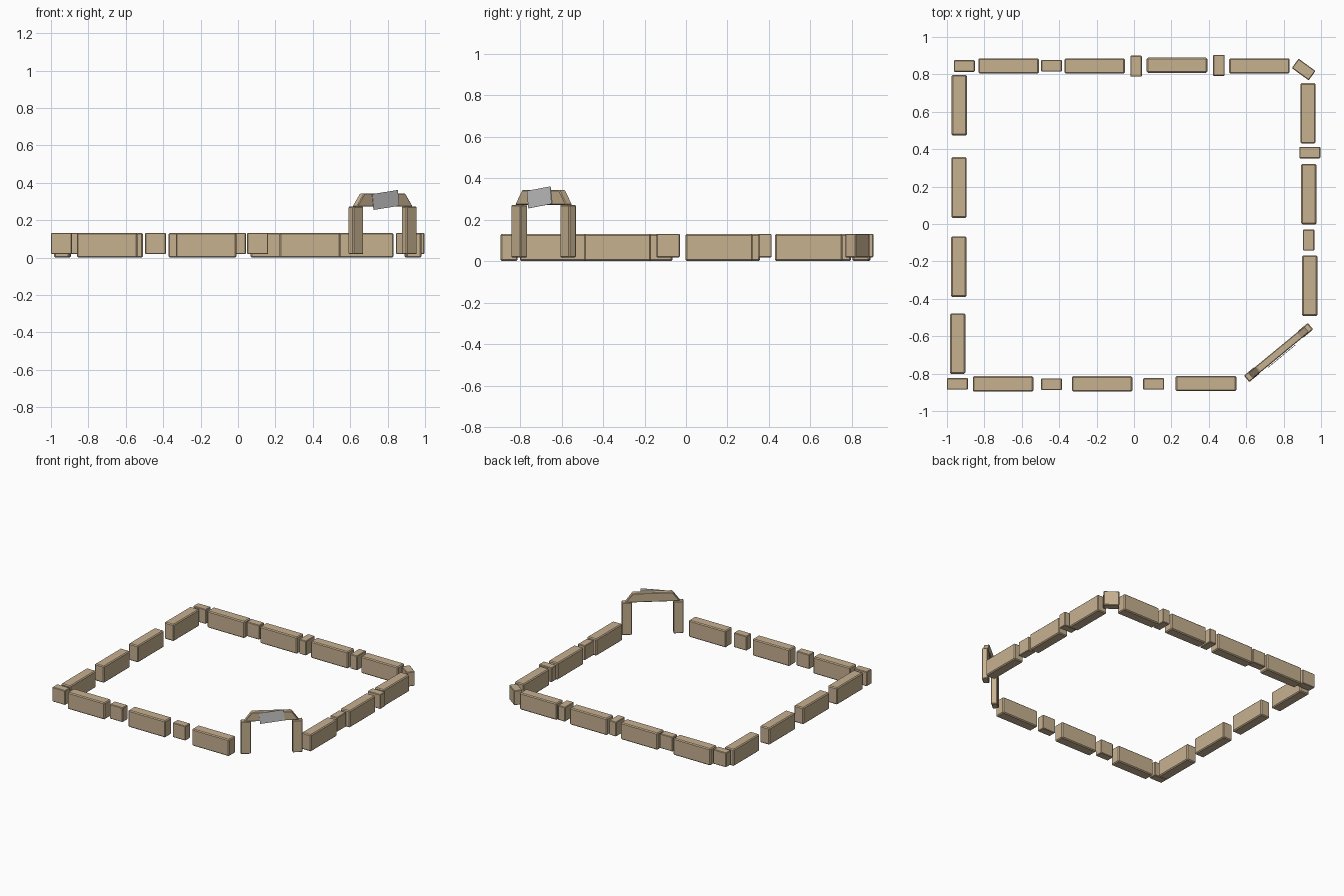
import bpy, bmesh
from math import radians, cos, sin
from mathutils import Matrix

if "Cube" in bpy.data.objects:
    bpy.data.objects.remove(bpy.data.objects["Cube"])


def material(name, rgb):
    m = bpy.data.materials.new(name)
    m.diffuse_color = (*rgb, 1)
    m.use_nodes = True
    m.node_tree.nodes["Principled BSDF"].inputs["Base Color"].default_value = m.diffuse_color
    return m


tan = material("tan_stone", (0.57, 0.44, 0.28))


def finish(name, bm, mat, loc, rot):
    bmesh.ops.recalc_face_normals(bm, faces=bm.faces[:])
    me = bpy.data.meshes.new(name)
    bm.to_mesh(me)
    bm.free()
    ob = bpy.data.objects.new(name, me)
    bpy.context.collection.objects.link(ob)
    if mat:
        me.materials.append(mat)
    ob.location = loc
    ob.rotation_euler = rot
    return ob


def block(name, x, y, z0, z1, length, width, angle=0, bevel=0.007):
    bm = bmesh.new()
    bmesh.ops.create_cube(bm, size=1)
    bmesh.ops.scale(bm, vec=(length, width, z1 - z0), verts=bm.verts[:])
    bmesh.ops.bevel(bm, geom=bm.edges[:], offset=bevel, segments=1, affect='EDGES')
    return finish(name, bm, tan, (x, y, (z0 + z1) / 2), (0, 0, radians(angle)))


# long wall blocks: x, y, angle
long_blocks = [
    (-0.67, 0.845, 0), (-0.21, 0.845, 0), (0.23, 0.849, 0), (0.67, 0.845, 0),
    (0.93, 0.592, 90), (0.935, 0.16, 90), (0.94, -0.33, 90),
    (-0.934, 0.635, 90), (-0.936, 0.195, 90), (-0.937, -0.228, 90), (-0.943, -0.64, 90),
    (-0.70, -0.855, 0), (-0.17, -0.855, 0), (0.385, -0.853, 0),
]
for i, (x, y, a) in enumerate(long_blocks):
    block(f"long_wall_block_{i + 1}", x, y, 0.0, 0.132, 0.324, 0.082, a)

# short spacer blocks: x, y, angle
short_blocks = [
    (-0.907, 0.845, 0), (-0.441, 0.846, 0), (0.011, 0.844, 90), (0.454, 0.848, 90),
    (0.907, 0.826, -36), (0.94, 0.382, 0), (0.934, -0.086, 90),
    (-0.944, -0.855, 0), (-0.441, -0.857, 0), (0.105, -0.855, 0),
]
for i, (x, y, a) in enumerate(short_blocks):
    block(f"short_wall_block_{i + 1}", x, y, 0.018, 0.132, 0.112, 0.062, a, 0.004)

# corner gateway
GATE = 39.5
gx, gy = 0.773, -0.687
ca, sa = cos(radians(GATE)), sin(radians(GATE))
for side, name in ((-1, "left_gate_post"), (1, "right_gate_post")):
    block(name, gx + side * 0.185 * ca, gy + side * 0.185 * sa,
          0.018, 0.272, 0.073, 0.045, GATE, 0.005)

# trapezoid lintel
bm = bmesh.new()
profile = [(-0.195, 0.272), (0.195, 0.272), (0.142, 0.343), (-0.142, 0.343)]
face = bm.faces.new([bm.verts.new((x, -0.02, z)) for x, z in profile])
ext = bmesh.ops.extrude_face_region(bm, geom=[face])
bmesh.ops.translate(bm, vec=(0, 0.04, 0),
                    verts=[v for v in ext["geom"] if isinstance(v, bmesh.types.BMVert)])
bmesh.ops.recalc_face_normals(bm, faces=bm.faces[:])
bmesh.ops.bevel(bm, geom=bm.edges[:], offset=0.004, segments=1, affect='EDGES')
finish("gate_lintel", bm, tan, (gx, gy, 0), (0, 0, radians(GATE)))

# tilted sign panel on the outer face of the lintel
bm = bmesh.new()
bmesh.ops.create_cube(bm, size=1)
bmesh.ops.scale(bm, vec=(0.178, 0.003, 0.085), verts=bm.verts[:])
bmesh.ops.rotate(bm, cent=(0, 0, 0), verts=bm.verts[:],
                 matrix=Matrix.Rotation(radians(-7), 3, 'Y'))
finish("sign_panel", bm, None, (gx + 0.026 * sa, gy - 0.026 * ca, 0.308), (0, 0, radians(GATE)))
